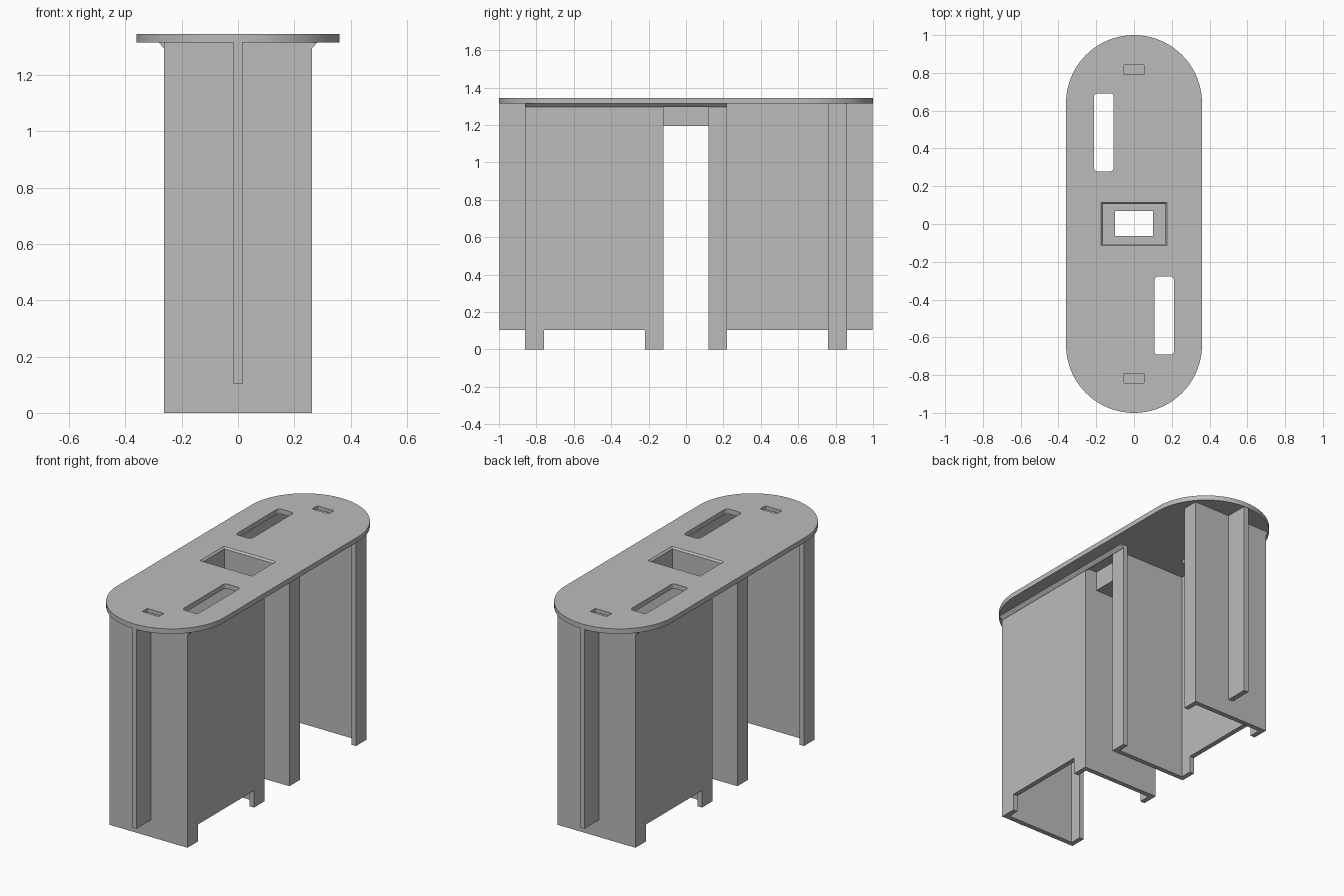
import bpy, bmesh, math
from mathutils import Matrix

if "Cube" in bpy.data.objects:
    bpy.data.objects.remove(bpy.data.objects["Cube"], do_unlink=True)

grey = bpy.data.materials.new("plain grey")
colour = (0.5, 0.5, 0.5, 1)
grey.diffuse_color = colour
grey.use_nodes = True
grey.node_tree.nodes["Principled BSDF"].inputs["Base Color"].default_value = colour

TOP, UNDER, WALL = 1.345, 1.315, 0.03


def prism(name, outline, low, high):
    """Extrude an xy outline from low to high."""
    bm = bmesh.new()
    face = bm.faces.new([bm.verts.new((x, y, low)) for x, y in outline])
    result = bmesh.ops.extrude_face_region(bm, geom=[face])
    verts = [v for v in result["geom"] if isinstance(v, bmesh.types.BMVert)]
    bmesh.ops.translate(bm, verts=verts, vec=(0, 0, high - low))
    bmesh.ops.recalc_face_normals(bm, faces=bm.faces)
    mesh = bpy.data.meshes.new(name)
    bm.to_mesh(mesh)
    bm.free()
    mesh.materials.append(grey)
    obj = bpy.data.objects.new(name, mesh)
    bpy.context.collection.objects.link(obj)
    return obj


def rounded(cx, cy, hx, hy, r, steps):
    """Rectangle outline with rounded corners."""
    pts = []
    for i, (sx, sy) in enumerate([(1, 1), (-1, 1), (-1, -1), (1, -1)]):
        for k in range(steps + 1):
            a = math.pi / 2 * (i + k / steps)
            p = (cx + sx * (hx - r) + r * math.cos(a), cy + sy * (hy - r) + r * math.sin(a))
            if not pts or math.dist(p, pts[-1]) > 1e-5:
                pts.append(p)
    if math.dist(pts[0], pts[-1]) < 1e-5:
        pts.pop()
    return pts


def rect(x0, x1, y0, y1):
    return [(x0, y0), (x1, y0), (x1, y1), (x0, y1)]


def cut(obj, cutters):
    """Subtract the cutters and remove them."""
    for c in cutters:
        c.hide_render = True
        mod = obj.modifiers.new("cut", "BOOLEAN")
        mod.operation, mod.solver, mod.object = "DIFFERENCE", "EXACT", c
    graph = bpy.context.evaluated_depsgraph_get()
    mesh = bpy.data.meshes.new_from_object(obj.evaluated_get(graph))
    obj.modifiers.clear()
    obj.data = mesh
    for c in cutters:
        bpy.data.objects.remove(c, do_unlink=True)


def turned(obj, name):
    """Copy turned half way round the vertical axis."""
    twin = obj.copy()
    twin.data = obj.data.copy()
    twin.data.transform(Matrix.Rotation(math.pi, 4, "Z"))
    twin.name = name
    bpy.context.collection.objects.link(twin)


# Oval top with long slots, shallow end recesses and a bevelled pocket opening
top = prism("top_plate", rounded(0, 0, 0.36, 1, 0.36, 24), UNDER, TOP)
holes = [prism("pocket_cutter", rect(-0.165, 0.165, -0.105, 0.105), 1.2, 1.4)]
rim = prism("rim_cutter", rect(-0.165, 0.165, -0.105, 0.105), TOP - 0.01, TOP + 0.01)
for v in rim.data.vertices:
    if v.co.z > TOP:
        v.co.x += math.copysign(0.02, v.co.x)
        v.co.y += math.copysign(0.02, v.co.y)
holes.append(rim)
for s in (1, -1):
    holes.append(prism("slot_cutter", rounded(s * 0.16, s * -0.485, 0.052, 0.207, 0.02, 5), 1.2, 1.4))
    holes.append(prism("recess_cutter", rounded(0, s * 0.817, 0.056, 0.025, 0.006, 3), TOP - 0.022, 1.4))
cut(top, holes)

# Sunken tray between the two pedestals, with a window in its floor
tray = prism("centre_tray", rect(-0.18, 0.18, -0.12, 0.12), 1.195, UNDER)
cut(tray, [prism("tray_cutter", rect(-0.165, 0.165, -0.105, 0.105), 1.212, 1.4),
           prism("window_cutter", rect(-0.1, 0.1, -0.063, 0.07), 1.1, 1.4)])

# Channel pedestal: closed on one side, open with two return flanges on the other
X, Y0, Y1, LIP = 0.262, -0.86, -0.12, 0.1
t = WALL
channel = [(X, Y0), (X, Y1), (-X, Y1), (-X, Y1 - LIP), (t - X, Y1 - LIP), (t - X, Y1 - t),
           (X - t, Y1 - t), (X - t, Y0 + t), (t - X, Y0 + t), (t - X, Y0 + LIP),
           (-X, Y0 + LIP), (-X, Y0)]
pedestal = prism("front_pedestal", channel, 0, UNDER)
cut(pedestal, [prism("foot_cutter", rect(0.1, 0.4, Y0 + LIP, Y1 - LIP), -0.1, 0.103)])
turned(pedestal, "back_pedestal")

# Upright fin at each end
fin = prism("front_fin", rect(-0.016, 0.016, -0.998, Y0), 0.103, UNDER)
turned(fin, "back_fin")

# Small sloped fillet under the top along each side
fillet = prism("left_fillet", rect(X - 0.003, X + 0.02, Y0, 0.22), UNDER - 0.02, UNDER)
for v in fillet.data.vertices:
    if v.co.z < UNDER - 0.01 and v.co.x > X:
        v.co.x = X + 0.001
turned(fillet, "right_fillet")

# Smooth the rounded rim while keeping edges crisp
bpy.ops.object.select_all(action="DESELECT")
top.select_set(True)
bpy.context.view_layer.objects.active = top
bpy.ops.object.shade_smooth_by_angle(angle=math.radians(30))
